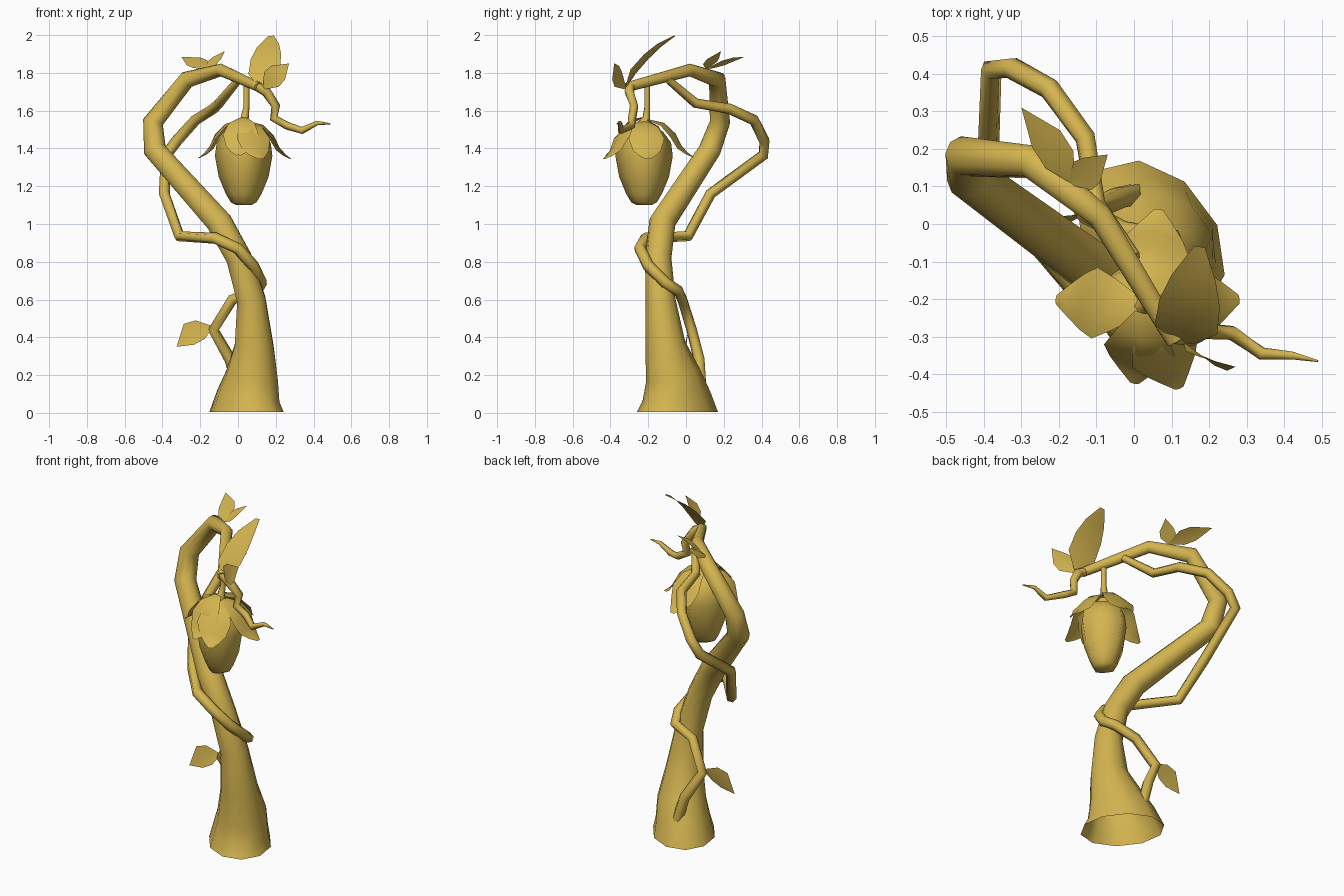
import bpy, bmesh, math
from mathutils import Vector

if "Cube" in bpy.data.objects:
    bpy.data.objects.remove(bpy.data.objects["Cube"], do_unlink=True)

OCHRE = bpy.data.materials.new("golden_ochre")
OCHRE.use_nodes = True
OCHRE.diffuse_color = (0.66, 0.46, 0.08, 1)
OCHRE.node_tree.nodes["Principled BSDF"].inputs["Base Color"].default_value = OCHRE.diffuse_color


def finish(name, bm, angle):
    mesh = bpy.data.meshes.new(name)
    bm.to_mesh(mesh)
    bm.free()
    mesh.materials.append(OCHRE)
    ob = bpy.data.objects.new(name, mesh)
    bpy.context.collection.objects.link(ob)
    bpy.ops.object.select_all(action='DESELECT')
    ob.select_set(True)
    bpy.context.view_layer.objects.active = ob
    bpy.ops.object.shade_smooth_by_angle(angle=math.radians(angle))


def tube(name, path, sides, open_foot=False, start=(-.6, .8, 0), pinch=1):
    """Loft a tapering tube through (x, y, z, radius[, second radius]) points.
    Every second corner is pulled in by the pinch factor."""
    pts = [Vector(p[:3]) for p in path]
    bm = bmesh.new()
    rings, ref = [], Vector(start)
    for i, p in enumerate(pts):
        a = (p - pts[i - 1]).normalized() if i else Vector()
        b = (pts[i + 1] - p).normalized() if i < len(pts) - 1 else Vector()
        t = (a + b).normalized()
        if open_foot and i == 0:
            t = Vector((0, 0, 1))
        ref = (ref - t * ref.dot(t)).normalized()
        side = t.cross(ref)
        wide, narrow = path[i][3], path[i][-1]
        ring = []
        for k in range(sides):
            w = math.tau * k / sides
            offset = ref * wide * math.cos(w) + side * narrow * math.sin(w)
            ring.append(bm.verts.new(p + offset * (pinch if k % 2 else 1)))
        rings.append(ring)
    for lo, hi in zip(rings, rings[1:]):
        for k in range(sides):
            n = (k + 1) % sides
            bm.faces.new((lo[k], lo[n], hi[n], hi[k]))
    if not open_foot:
        bm.faces.new(rings[0][::-1])
    bm.faces.new(rings[-1])
    finish(name, bm, 75)


def blade(name, spine, widths, across, fold):
    """Thin leaf: a creased strip along a spine, with a half width at each point."""
    bm = bmesh.new()
    across = Vector(across).normalized()
    spine = [Vector(p) for p in spine]
    up = across.cross(spine[-1] - spine[0]).normalized()
    rows = [[bm.verts.new(p + across * w * s + up * fold * w * abs(s)) for s in (-1, 0, 1)]
            for p, w in zip(spine, widths)]
    for a, b in zip(rows, rows[1:]):
        for k in (0, 1):
            bm.faces.new((a[k], a[k + 1], b[k + 1], b[k]))
    bmesh.ops.remove_doubles(bm, verts=bm.verts, dist=0.0005)
    finish(name, bm, 40)


# Trunk: open oval foot, S-bend and arch
tube("trunk", [
    (.045, -.045, .005, .235, .175), (.055, -.05, .09, .193, .156), (.075, -.068, .2, .15, .139),
    (.085, -.11, .36, .107), (.07, -.135, .6, .079), (.005, -.147, .82, .07),
    (-.1, -.125, 1.01, .071), (-.44, .125, 1.39, .061), (-.45, .18, 1.54, .055),
    (-.27, .165, 1.765, .046), (-.09, .02, 1.815, .034), (.11, -.31, 1.725, .026)],
    10, True)

# Twig at the end of the arch
tube("end_twig", [
    (.1, -.295, 1.73, .026), (.15, -.3, 1.7, .027), (.2, -.275, 1.625, .024),
    (.19, -.285, 1.56, .023), (.26, -.29, 1.52, .021), (.34, -.345, 1.495, .019),
    (.42, -.35, 1.535, .012), (.49, -.365, 1.53, .003)], 6)

# Vine winding round the trunk
tube("vine", [
    (.01, .08, .11, .032), (-.04, .07, .28, .031), (-.13, .03, .44, .03),
    (-.03, -.02, .6, .029), (.1, -.04, .645, .029), (.125, -.11, .69, .031),
    (.08, -.2, .78, .031), (0, -.245, .87, .031), (-.12, -.215, .925, .03),
    (-.31, .01, .935, .03), (-.39, .13, 1.16, .03), (-.38, .41, 1.365, .03),
    (-.325, .415, 1.44, .03), (-.225, .36, 1.55, .029), (-.13, .23, 1.61, .028),
    (-.1, .05, 1.64, .026), (0, -.09, 1.76, .02)], 6)

# Hanging stem and bud with a rounded diamond section
CX, CY = .03, -.222
tube("flower_stem", [(.045, -.205, 1.74, .016), (.045, -.205, 1.62, .016),
                     (.035, -.21, 1.56, .022), (CX, CY, 1.52, .045)], 6)
BUD = [(1.1, .04), (1.115, .068), (1.16, .095), (1.25, .132), (1.36, .152),
       (1.43, .143), (1.49, .1), (1.52, .03)]
tube("bud", [(CX, CY, z, r) for z, r in BUD], 8, start=(1, 0, 0), pinch=.82)

# Sepals draped over the bud, flicking outwards at the tips
SEPAL = [(.02, 1.55, .025), (.1, 1.53, .07), (.155, 1.475, .095), (.185, 1.41, .075),
         (.215, 1.375, .045), (.245, 1.35, .012)]
for i, (deg, reach, lift) in enumerate([(175, .98, 0), (262, .84, .015), (293, .96, -.005),
                                        (5, 1.03, -.005), (82, 1.08, .005)]):
    c, s = math.cos(math.radians(deg)), math.sin(math.radians(deg))
    blade(f"sepal_{i + 1}",
          [(CX + r * reach * c, CY + r * reach * s, z + lift) for r, z, w in SEPAL],
          [w for r, z, w in SEPAL], (-s, c, 0), .25)

# Leaves
blade("large_top_leaf",
      [(.135, -.315, 1.725), (.14, -.275, 1.8), (.15, -.205, 1.88), (.16, -.14, 1.94),
       (.175, -.06, 1.995)], [.025, .085, .082, .06, .015], (1, -.15, .15), .1)
blade("small_top_leaf",
      [(.14, -.32, 1.72), (.18, -.35, 1.765), (.215, -.365, 1.8), (.27, -.38, 1.85)],
      [.01, .058, .055, 0], (.7, -.35, -.7), .15)
blade("long_arch_leaf",
      [(-.165, .115, 1.825), (-.2, .17, 1.85), (-.235, .225, 1.865), (-.3, .31, 1.885)],
      [.01, .048, .048, 0], (.75, .45, .4), -.1)
blade("short_arch_leaf",
      [(-.17, .11, 1.82), (-.135, .13, 1.85), (-.11, .145, 1.875), (-.07, .185, 1.915)],
      [.008, .045, .04, 0], (.5, -.8, -.15), .1)
blade("low_leaf",
      [(-.14, .025, .455), (-.2, .015, .44), (-.26, .01, .415), (-.325, 0, .35)],
      [.008, .055, .062, 0], (-.45, .15, .9), .1)
